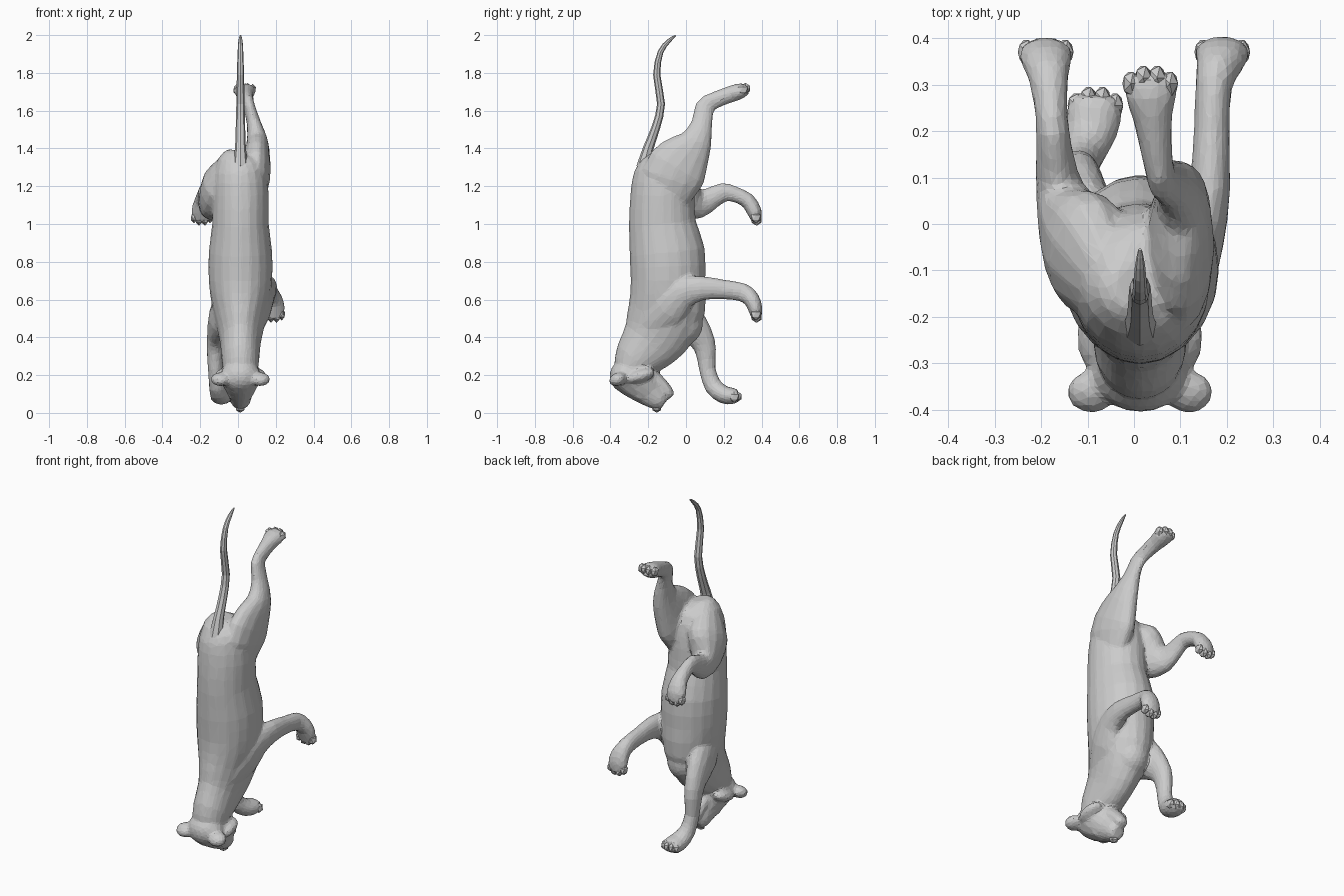
import bpy, bmesh
from math import cos, sin, tau
from mathutils import Vector, Matrix

CX = 0.013  # body mid-line


def catmull(p0, p1, p2, p3, t):
    return [0.5 * (2*b + (c-a)*t + (2*a-5*b+4*c-d)*t*t + (3*b-a-3*c+d)*t**3)
            for a, b, c, d in zip(p0, p1, p2, p3)]


def finish(name, bm):
    bmesh.ops.recalc_face_normals(bm, faces=bm.faces)
    me = bpy.data.meshes.new(name)
    bm.to_mesh(me)
    bm.free()
    ob = bpy.data.objects.new(name, me)
    bpy.context.collection.objects.link(ob)
    return ob


def loft(name, secs, sides=14, sub=2):
    """Skin of elliptical rings; section = x, y, z, half-width, half-depth."""
    pts = []
    for i in range(len(secs) - 1):
        q = [secs[max(0, min(len(secs) - 1, i + k))] for k in (-1, 0, 1, 2)]
        pts += [catmull(*q, s / sub) for s in range(sub)]
    pts.append(secs[-1])
    bm = bmesh.new()
    rings = []
    for i, p in enumerate(pts):
        a, b = pts[max(0, i - 1)], pts[min(len(pts) - 1, i + 1)]
        t = (Vector(b[:3]) - Vector(a[:3])).normalized()
        side = Vector((1, 0, 0))
        side = (side - t * side.dot(t)).normalized()
        up = t.cross(side)
        rings.append([bm.verts.new(Vector(p[:3]) + side * p[3] * cos(tau * k / sides)
                                   + up * p[4] * sin(tau * k / sides)) for k in range(sides)])
    for r, s in zip(rings, rings[1:]):
        for k in range(sides):
            n = (k + 1) % sides
            bm.faces.new((r[k], r[n], s[n], s[k]))
    bm.faces.new(rings[0])
    bm.faces.new(rings[-1])
    return finish(name, bm)


def blob(name, loc, size, rot_x=0.0, sub=2):
    bm = bmesh.new()
    m = Matrix.Translation(loc) @ Matrix.Rotation(rot_x, 4, 'X') @ Matrix.Diagonal((*size, 1))
    bmesh.ops.create_icosphere(bm, subdivisions=sub, radius=1, matrix=m)
    return finish(name, bm)


def toes(name, c, d):
    """Four toe pads side by side, the middle two pushed along d (y, z)."""
    for k, o in enumerate((-0.042, -0.015, 0.015, 0.042)):
        f = 0.014 if k in (1, 2) else 0.0
        blob(f"{name}_{k+1}", (c[0] + o, c[1] + d[0] * f, c[2] + d[1] * f),
             (0.02, 0.03, 0.03), sub=1)


skin = []  # parts that are fused into one skin

# torso, from rump down to neck
skin.append(loft("body", [
    (CX - 0.01, -0.135, 1.385, 0.05, 0.05), (CX - 0.015, -0.135, 1.35, 0.105, 0.105),
    (CX - 0.005, -0.127, 1.28, 0.138, 0.15), (CX, -0.125, 1.15, 0.15, 0.17),
    (CX, -0.125, 1.0, 0.15, 0.178), (CX, -0.10, 0.85, 0.168, 0.20),
    (CX, -0.095, 0.70, 0.168, 0.198), (CX, -0.10, 0.56, 0.15, 0.203),
    (CX, -0.14, 0.45, 0.125, 0.19), (CX, -0.19, 0.37, 0.107, 0.163),
    (CX, -0.26, 0.285, 0.10, 0.125), (CX, -0.29, 0.22, 0.09, 0.095)], sides=20))

# chest bulge between the forelegs
skin.append(blob("chest", (CX, -0.02, 0.475), (0.10, 0.11, 0.12), sub=3))

# crown, head and lower jaw
skin.append(blob("crown", (CX, -0.315, 0.195), (0.105, 0.09, 0.09), sub=3))
skin.append(loft("head", [
    (CX, -0.32, 0.25, 0.075, 0.075), (CX, -0.28, 0.205, 0.105, 0.12),
    (CX, -0.235, 0.155, 0.092, 0.104), (CX, -0.185, 0.105, 0.065, 0.08),
    (CX, -0.14, 0.066, 0.054, 0.058), (CX, -0.115, 0.048, 0.033, 0.037)]))
skin.append(loft("lower_jaw", [
    (CX, -0.20, 0.205, 0.06, 0.045), (CX, -0.14, 0.155, 0.05, 0.04),
    (CX, -0.095, 0.108, 0.042, 0.032), (CX, -0.075, 0.086, 0.026, 0.02)], sides=10))

# paired ears, cheeks and brows
for s, tag in ((-1, "left"), (1, "right")):
    skin.append(blob(f"{tag}_ear", (CX + s * 0.105, -0.362, 0.178), (0.054, 0.048, 0.036), 0.4))
    skin.append(blob(f"{tag}_cheek", (CX + s * 0.085, -0.245, 0.195), (0.052, 0.085, 0.036), 0.3))
    skin.append(blob(f"{tag}_brow", (CX + s * 0.038, -0.25, 0.09), (0.026, 0.032, 0.02), -0.5))

# right hind leg, stretched upward
skin.append(loft("right_hind_leg", [
    (0.075, -0.11, 1.05, 0.05, 0.08), (0.092, -0.075, 1.24, 0.078, 0.165),
    (0.10, -0.01, 1.35, 0.07, 0.145), (0.102, 0.055, 1.44, 0.056, 0.087),
    (0.082, 0.085, 1.54, 0.037, 0.055), (0.06, 0.10, 1.618, 0.032, 0.053),
    (0.05, 0.145, 1.652, 0.033, 0.045), (0.04, 0.23, 1.685, 0.043, 0.044),
    (0.036, 0.285, 1.703, 0.057, 0.043), (0.035, 0.325, 1.715, 0.045, 0.028)]))

# left hind leg, folded forward
skin.append(loft("left_hind_leg", [
    (-0.05, -0.14, 1.31, 0.06, 0.09), (-0.093, -0.07, 1.21, 0.097, 0.15),
    (-0.132, 0.00, 1.135, 0.078, 0.12), (-0.16, 0.075, 1.11, 0.052, 0.08),
    (-0.17, 0.14, 1.14, 0.042, 0.058), (-0.175, 0.20, 1.167, 0.036, 0.052),
    (-0.179, 0.255, 1.158, 0.036, 0.042), (-0.185, 0.325, 1.125, 0.046, 0.041),
    (-0.19, 0.362, 1.065, 0.058, 0.04), (-0.19, 0.374, 1.015, 0.046, 0.026)]))

# right foreleg, bent forward
skin.append(loft("right_foreleg", [
    (0.08, -0.19, 0.46, 0.05, 0.08), (0.11, -0.10, 0.55, 0.066, 0.11),
    (0.143, -0.025, 0.63, 0.053, 0.088), (0.163, 0.08, 0.66, 0.045, 0.066),
    (0.167, 0.20, 0.653, 0.039, 0.052), (0.172, 0.30, 0.638, 0.04, 0.05),
    (0.185, 0.348, 0.60, 0.052, 0.044), (0.19, 0.367, 0.55, 0.059, 0.038),
    (0.19, 0.374, 0.50, 0.046, 0.026)]))

# left foreleg, reaching down
skin.append(loft("left_foreleg", [
    (-0.07, -0.13, 0.60, 0.05, 0.09), (-0.092, -0.03, 0.51, 0.063, 0.115),
    (-0.112, 0.07, 0.41, 0.052, 0.076), (-0.12, 0.104, 0.33, 0.046, 0.057),
    (-0.12, 0.113, 0.23, 0.039, 0.044), (-0.11, 0.145, 0.14, 0.044, 0.048),
    (-0.092, 0.20, 0.096, 0.057, 0.048), (-0.085, 0.245, 0.09, 0.06, 0.045),
    (-0.082, 0.278, 0.094, 0.046, 0.032)]))

# fuse the skin, soften the joins, then reduce to irregular flat facets
bpy.ops.object.select_all(action='DESELECT')
for ob in skin:
    ob.select_set(True)
body = skin[0]
bpy.context.view_layer.objects.active = body
bpy.ops.object.join()
mod = body.modifiers.new("fuse", 'REMESH')
mod.mode, mod.voxel_size = 'VOXEL', 0.01
mod = body.modifiers.new("soften", 'SMOOTH')
mod.factor, mod.iterations = 0.5, 4
mod = body.modifiers.new("facets", 'DECIMATE')
mod.ratio = 0.11

# nose
blob("nose", (CX, -0.155, 0.025), (0.028, 0.026, 0.024), sub=1)

# tail
loft("tail", [
    (CX, -0.225, 1.30, 0.042, 0.038), (CX, -0.20, 1.40, 0.029, 0.028),
    (CX, -0.16, 1.51, 0.025, 0.023), (CX, -0.132, 1.635, 0.022, 0.021),
    (CX, -0.155, 1.79, 0.019, 0.019), (CX, -0.135, 1.91, 0.015, 0.015),
    (CX, -0.09, 1.97, 0.011, 0.011), (CX, -0.055, 1.998, 0.004, 0.004)], sides=8)

# toes
toes("right_hind_toe", (0.035, 0.302, 1.712), (0.9, 0.4))
toes("left_hind_toe", (-0.19, 0.37, 1.034), (0.25, -0.95))
toes("right_fore_toe", (0.19, 0.37, 0.52), (0.25, -0.95))
toes("left_fore_toe", (-0.083, 0.255, 0.085), (1.0, 0.1))
